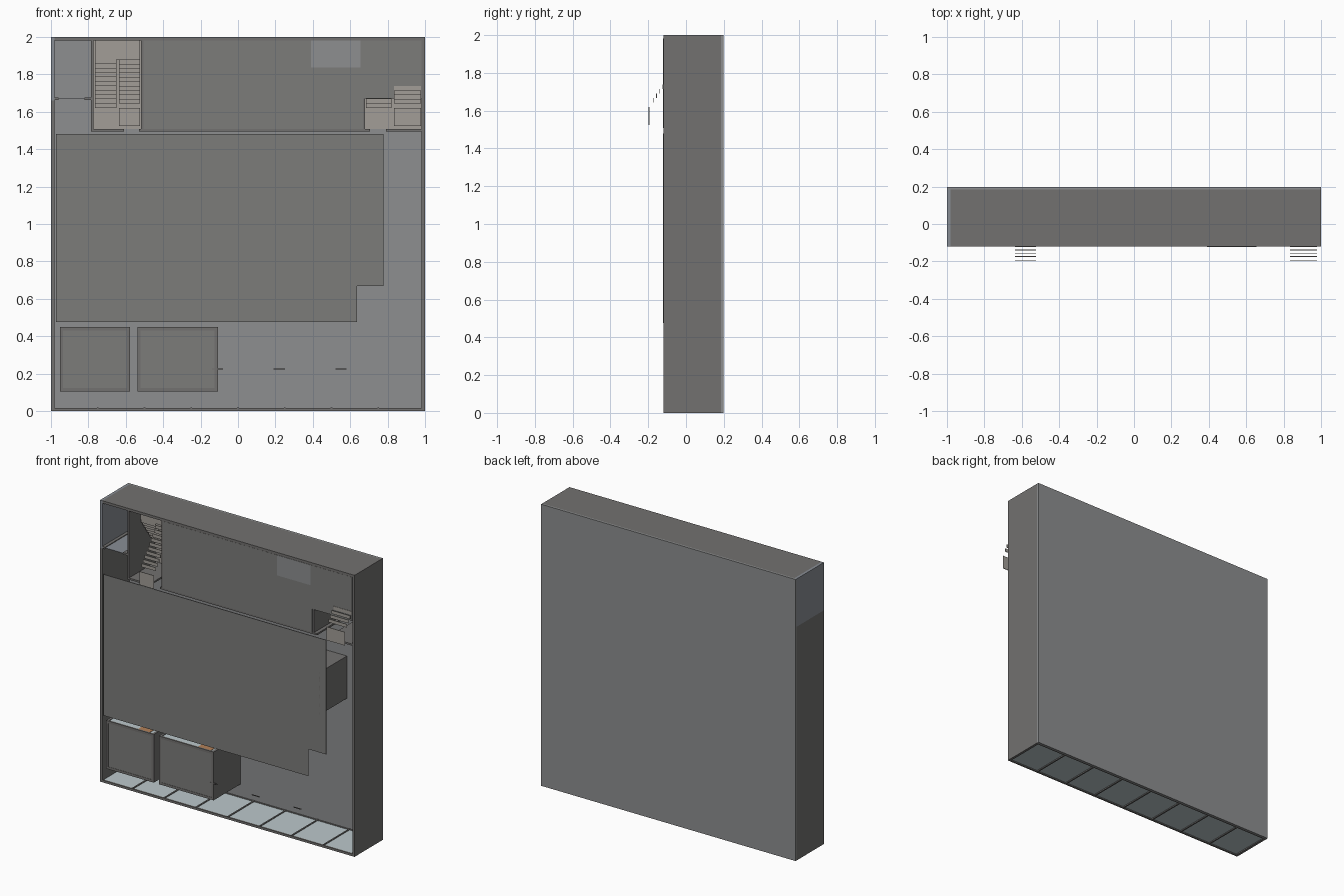
import bpy, bmesh
from mathutils import Matrix, Vector

if "Cube" in bpy.data.objects:
    bpy.data.objects.remove(bpy.data.objects["Cube"])

F, B = -0.12, 0.186          # wall tops (front) and floor level (back)


def mat(name, r, g, b):
    m = bpy.data.materials.new(name)
    m.diffuse_color = (r, g, b, 1)
    m.use_nodes = True
    m.node_tree.nodes["Principled BSDF"].inputs["Base Color"].default_value = m.diffuse_color
    return m


DARK = mat("dark_grey", 0.20, 0.20, 0.195)
FLOOR = mat("floor_grey", 0.27, 0.275, 0.28)
BLUE = mat("blue_grey", 0.25, 0.27, 0.30)
WALL = mat("wall_grey", 0.17, 0.165, 0.16)
STONE = mat("stair_stone", 0.36, 0.34, 0.31)
GLASS = mat("glass", 0.50, 0.58, 0.60)
WOOD = mat("door_wood", 0.45, 0.22, 0.10)


def boxes(name, items, material):
    """One object from boxes given as (x0, x1, y0, y1, z0, z1)."""
    bm = bmesh.new()
    for x0, x1, y0, y1, z0, z1 in items:
        c = Vector(((x0 + x1) / 2, (y0 + y1) / 2, (z0 + z1) / 2))
        s = Matrix.Diagonal((x1 - x0, y1 - y0, z1 - z0, 1))
        bmesh.ops.create_cube(bm, size=1, matrix=Matrix.Translation(c) @ s)
    me = bpy.data.meshes.new(name)
    bm.to_mesh(me)
    bm.free()
    me.materials.append(material)
    ob = bpy.data.objects.new(name, me)
    bpy.context.collection.objects.link(ob)
    return ob


def wall(x0, x1, z0, z1):
    return (x0, x1, F, B, z0, z1)


# floor slab and outer shell
boxes("floor_slab", [(-1, 1, 0.184, 0.198, 0, 2)], FLOOR)
boxes("outer_walls", [wall(-1, -0.982, 0, 1.66), wall(0.982, 1, 0, 2),
                      wall(-0.982, 0.982, 1.982, 2)], WALL)
boxes("outer_wall_upper_left", [wall(-1, -0.982, 1.66, 2)], BLUE)

# glazed facade along the bottom edge
boxes("facade_glass", [(-0.982, 0.982, F + 0.01, B, 0.008, 0.013)], GLASS)
boxes("facade_frame",
      [(-0.982, 0.982, F, F + 0.012, 0, 0.016), (-0.982, 0.982, B - 0.012, B, 0, 0.016)]
      + [wall(i * 0.25 - 0.005, i * 0.25 + 0.005, 0, 0.018) for i in range(-3, 4)], WALL)

# inner walls of the upper strip, with door gaps
T = 0.012
boxes("corridor_wall", [wall(-0.785, -0.61, 1.495, 1.507), wall(-0.53, 0.705, 1.495, 1.507),
                        wall(0.79, 0.982, 1.495, 1.507)], WALL)
boxes("stairwell_walls", [wall(-0.785, -0.773, 1.507, 1.982), wall(-0.518, -0.506, 1.507, 1.982),
                          wall(0.668, 0.68, 1.507, 1.982)], WALL)
boxes("small_room_wall", [wall(-0.982, -0.96, 1.662, 1.676), wall(-0.82, -0.785, 1.662, 1.676)], WALL)
boxes("small_room_door", [wall(-0.96, -0.82, 1.667, 1.671)], BLUE)
boxes("partitions", [wall(x, x + T, 1.67, 1.982) for x in (-0.285, -0.047, 0.155, 0.388)]
      + [wall(-0.506, 0.668, 1.662, 1.67)], WALL)

# thin ceilings level with the wall tops
boxes("hall_ceiling", [(-0.972, 0.637, F - 0.001, F + 0.004, 0.477, 1.48)], DARK)
boxes("side_ceiling", [(0.637, 0.777, F, F + 0.004, 0.668, 1.48)], DARK)
boxes("upper_ceiling", [(-0.506, 0.668, F - 0.001, F + 0.004, 1.507, 1.982),
                        (0.668, 0.982, F - 0.001, F + 0.004, 1.672, 1.982)], DARK)
boxes("ceiling_hatch", [(0.39, 0.655, F - 0.002, F + 0.003, 1.838, 1.982)], FLOOR)


def room(name, x0, x1, z0, z1, door=None):
    """Walled box with a raised rim, lid and optional glazed upper wall."""
    w = 0.017
    walls = [wall(x0, x0 + w, z0, z1), wall(x1 - w, x1, z0, z1), wall(x0 + w, x1 - w, z0, z0 + w)]
    if door:
        a, b = door
        boxes(name + "_glass", [(x0 + w, a, F + 0.012, B, z1 - 0.01, z1 - 0.004),
                                (b, x1 - w, F + 0.012, B, z1 - 0.01, z1 - 0.004)], GLASS)
        boxes(name + "_door", [(a, b, F + 0.012, B, z1 - 0.012, z1 - 0.002)], WOOD)
        walls.append((x0 + w, x1 - w, F, F + 0.012, z1 - w, z1))
    else:
        walls.append(wall(x0 + w, x1 - w, z1 - w, z1))
    boxes(name + "_walls", walls, WALL)
    boxes(name + "_lid", [(x0 + w, x1 - w, F + 0.002, F + 0.007, z0 + w, z1 - w)], DARK)


room("meeting_room", -0.953, -0.578, 0.105, 0.448, (-0.71, -0.62))
room("office", -0.538, -0.108, 0.105, 0.448, (-0.24, -0.14))
room("core_room", 0.5, 0.727, 0.937, 1.238)

# slim hanging fittings in the lobby
boxes("hanging_fittings", [(x, x + 0.06, F, F + 0.006, 0.222, 0.227) for x in (-0.14, 0.19, 0.52)], WALL)


def stair(name, xa, xb, xc, xd):
    """Two flights of thin treads, joined by a landing half way up."""
    n, dz, dy, t = 11, 0.0236, 0.0176, 0.004
    mid = 0.0
    parts = [(xa, xd, mid, mid + t, 1.88, 1.982)]
    for i in range(n):
        z = 1.62 + i * dz
        parts.append((xa, xb, B - (i + 1) * 0.0165, B - (i + 1) * 0.0165 + t, z, z + dz))
        z = 1.88 - (i + 1) * dz
        y = mid - (i + 1) * dy
        if i < n - 1:
            parts.append((xc, xd, y, y + t, z, z + dz))
    parts.append((xc, xd, -0.198, -0.194, 1.525, 1.62))     # top landing
    boxes(name, parts, STONE)


stair("left_stair", -0.765, -0.65, -0.635, -0.523)
stair("right_stair", 0.685, 0.82, 0.835, 0.978)
boxes("stairwell_floors", [(-0.773, -0.518, B - 0.004, B, 1.507, 1.982),
                           (0.68, 0.982, B - 0.004, B, 1.507, 1.982)], STONE)
